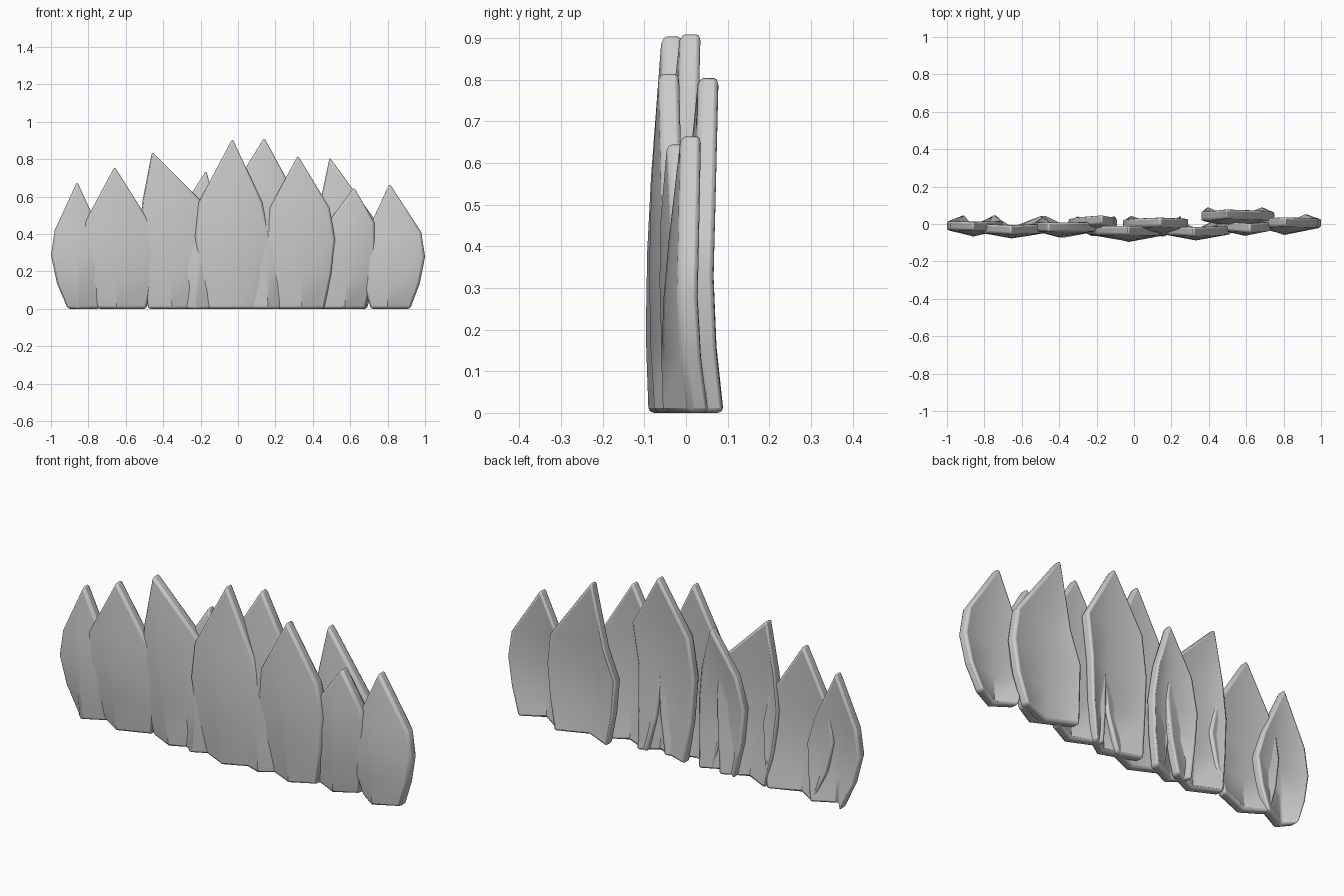
import bpy, bmesh

if "Cube" in bpy.data.objects:
    bpy.data.objects.remove(bpy.data.objects["Cube"])

THICK = 0.05


def leaf(name, tip, ridge, y_base, y_tip, left, right, shoulder):
    """Folded blade: tip=(x, z); left/right = edge x at base, belly, shoulder."""
    tx, h = tip
    zs = [0, shoulder * 0.33, shoulder * 0.68, shoulder]
    ridge_y = [-0.03, -0.037, -0.034, -0.025]     # centre fold pushes forward
    edge_y = [0.034, 0.012, 0.0, 0.0]             # edges curl back at the foot
    bm = bmesh.new()
    rows = []
    for i, z in enumerate(zs):
        t = z / h
        y = y_base + (y_tip - y_base) * t
        rx = ridge + (tx - ridge) * t
        xs = []
        for b, m, s in (left, right):
            xs.append([b, b + (m - b) * 0.65, m, s][i])
        rows.append([bm.verts.new((xs[0], y + edge_y[i], z)),
                     bm.verts.new((rx, y + ridge_y[i], z)),
                     bm.verts.new((xs[1], y + edge_y[i], z))])
    for a, b in zip(rows, rows[1:]):
        for j in range(2):
            bm.faces.new((a[j], a[j + 1], b[j + 1], b[j]))
    top = bm.verts.new((tx, y_tip, h))
    for j in range(2):
        bm.faces.new((rows[-1][j], rows[-1][j + 1], top))

    # thicken straight back so the foot stays flat on the ground
    front = list(bm.faces)
    rim = [e for e in bm.edges if e.is_boundary]
    back = {v: bm.verts.new((v.co.x, v.co.y + THICK / 2, v.co.z)) for v in list(bm.verts)}
    for f in front:
        bm.faces.new([back[v] for v in reversed(f.verts)])
    for e in rim:
        a, b = e.verts
        bm.faces.new((a, b, back[b], back[a]))
    for v in back:
        v.co.y -= THICK / 2
    bmesh.ops.recalc_face_normals(bm, faces=bm.faces)
    me = bpy.data.meshes.new(name)
    bm.to_mesh(me)
    bm.free()
    ob = bpy.data.objects.new(name, me)
    bpy.context.collection.objects.link(ob)

    # soft rounded rim
    bev = ob.modifiers.new("bevel", 'BEVEL')
    bev.width = 0.012
    bev.segments = 2
    bev.limit_method = 'ANGLE'
    bev.angle_limit = 0.87
    bpy.context.view_layer.objects.active = ob
    ob.select_set(True)
    bpy.ops.object.shade_smooth_by_angle(angle=0.7)
    ob.select_set(False)


# blades from left to right
leaf("leaf_far_left", (-0.86, 0.68), -0.86, -0.005, -0.01,
     (-0.91, -1.0, -0.98), (-0.74, -0.70, -0.74), 0.42)
leaf("leaf_left_outer", (-0.66, 0.76), -0.65, -0.01, -0.03,
     (-0.75, -0.84, -0.82), (-0.49, -0.44, -0.47), 0.46)
leaf("leaf_left_inner", (-0.46, 0.84), -0.35, -0.01, -0.015,
     (-0.48, -0.53, -0.51), (-0.22, -0.18, -0.20), 0.58)
leaf("leaf_small_rear", (-0.17, 0.74), -0.23, -0.012, 0.025,
     (-0.30, -0.35, -0.31), (-0.10, -0.09, -0.11), 0.52)
leaf("leaf_centre_left", (-0.03, 0.91), -0.03, -0.035, -0.033,
     (-0.16, -0.23, -0.21), (0.11, 0.17, 0.13), 0.57)
leaf("leaf_centre_right", (0.14, 0.915), 0.16, -0.012, 0.012,
     (-0.02, -0.06, -0.03), (0.25, 0.26, 0.29), 0.64)
leaf("leaf_right_inner", (0.32, 0.82), 0.34, -0.02, -0.04,
     (0.20, 0.15, 0.17), (0.46, 0.52, 0.49), 0.54)
leaf("leaf_right_rear", (0.49, 0.81), 0.53, 0.035, 0.055,
     (0.39, 0.36, 0.42), (0.69, 0.75, 0.73), 0.48)
leaf("leaf_right_front", (0.62, 0.65), 0.57, 0.01, -0.02,
     (0.44, 0.44, 0.48), (0.68, 0.735, 0.73), 0.46)
leaf("leaf_far_right", (0.81, 0.67), 0.80, 0.0, 0.013,
     (0.71, 0.65, 0.69), (0.92, 1.0, 0.98), 0.41)
